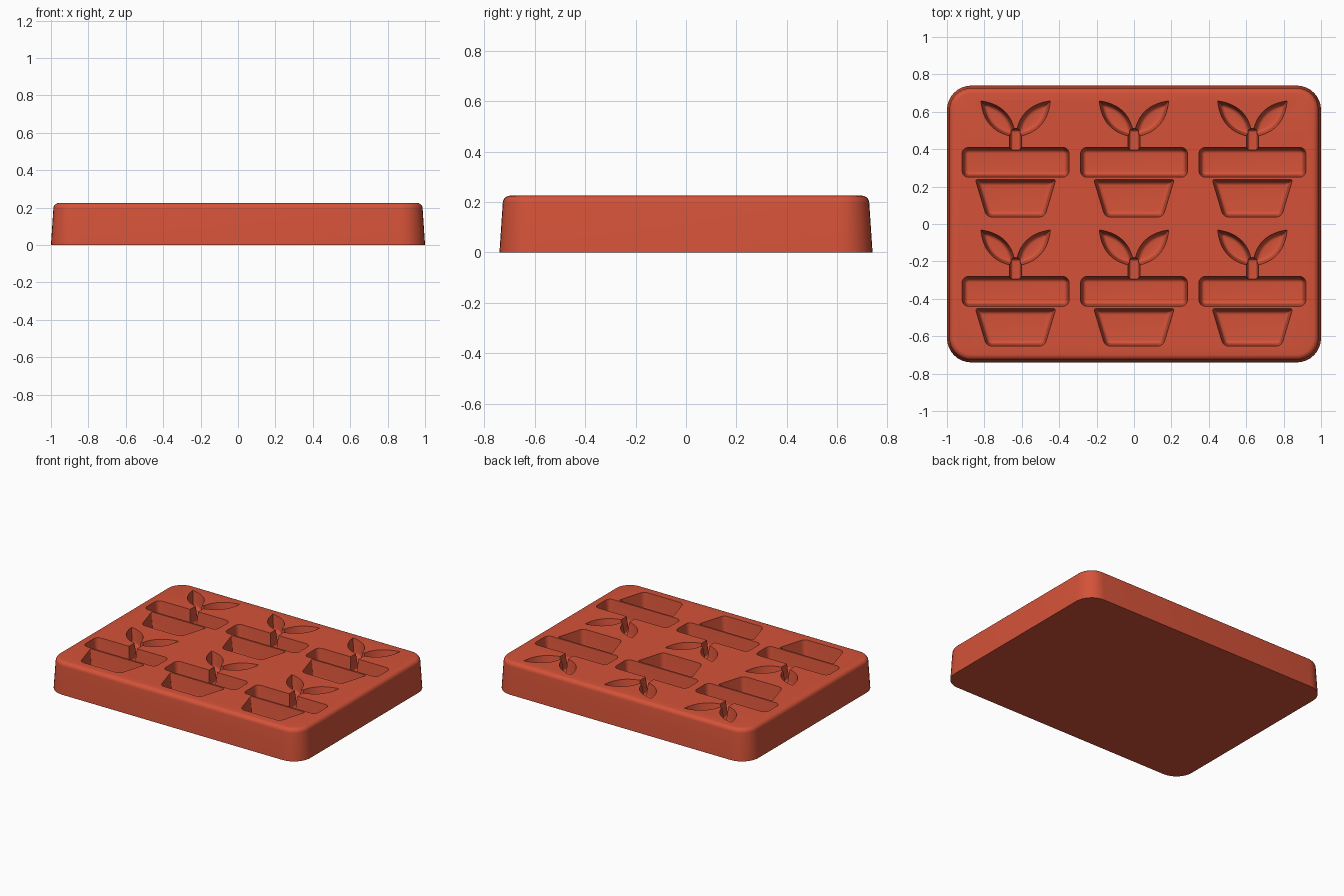
import bpy, bmesh, math
from mathutils import Vector

if "Cube" in bpy.data.objects:
    bpy.data.objects.remove(bpy.data.objects["Cube"])

HEIGHT = 0.225
COLUMNS = (-0.633, 0, 0.633)
ROWS = (0, -0.69)

clay = bpy.data.materials.new("terracotta")
clay.use_nodes = True
clay.diffuse_color = (0.66, 0.085, 0.04, 1)
clay.node_tree.nodes["Principled BSDF"].inputs["Base Color"].default_value = clay.diffuse_color


def rounded(corners, radii, steps=8):
    """Outline function of a convex counter-clockwise polygon with round corners."""
    pts = [Vector(c) for c in corners]

    def outline(inset):
        ring = []
        for i, p in enumerate(pts):
            a = (p - pts[i - 1]).normalized()
            b = (pts[(i + 1) % len(pts)] - p).normalized()
            na, nb = Vector((-a.y, a.x)), Vector((-b.y, b.x))
            r = max(radii[i] - inset, 0.006)
            centre = p + (na + nb) * (inset + r) / (1 + na.dot(nb))
            turn = a.angle_signed(b)
            start = math.atan2(-na.y, -na.x)
            for k in range(steps + 1):
                t = start + abs(turn) * k / steps
                ring.append(centre + Vector((math.cos(t), math.sin(t))) * r)
        return ring
    return outline


def box(x, y0, y1, radius):
    return rounded([(-x, y0), (x, y0), (x, y1), (-x, y1)], [radius] * 4)


def leaf(side, steps=14):
    """Pointed lens outline leaning 45 degrees to one side."""
    base, along = Vector((0, 0.465)), Vector((side, 1.04)).normalized()
    across = Vector((-along.y, along.x))
    middle = base + along * 0.134

    def outline(inset):
        length, width = 0.134 - inset * 1.7, 0.053 - inset
        ring = []
        for s in (-1, 1):
            for k in range(steps):
                t = -1 + 2 * k / steps
                ring.append(middle + along * (-s * t * length)
                            + across * (s * width * (1 - t * t)))
        return ring[::-1] if ring_area(ring) < 0 else ring
    return outline


def ring_area(ring):
    return sum(ring[i - 1].cross(ring[i]) for i in range(len(ring)))


def loft(name, outline, profile, spots=((0, 0),)):
    """Closed solid through insets of an outline, repeated at each spot."""
    bm = bmesh.new()
    for x, y in spots:
        rings = [[bm.verts.new((p.x + x, p.y + y, z)) for p in outline(inset)]
                 for inset, z in profile]
        for low, high in zip(rings, rings[1:]):
            for i in range(len(low)):
                bm.faces.new((low[i - 1], low[i], high[i], high[i - 1]))
        bm.faces.new(rings[0][::-1])
        bm.faces.new(rings[-1])
    bmesh.ops.recalc_face_normals(bm, faces=bm.faces)
    mesh = bpy.data.meshes.new(name)
    bm.to_mesh(mesh)
    bm.free()
    mesh.materials.append(clay)
    obj = bpy.data.objects.new(name, mesh)
    bpy.context.collection.objects.link(obj)
    return obj


def fillet(inset, z, radius, up, steps=5):
    """Quarter-round turning from a wall into a flat cap."""
    return [(inset + radius * (1 - math.cos(t)), z + up * radius * math.sin(t))
            for t in (math.pi / 2 * k / steps for k in range(steps + 1))]


def cavity_profile(depth, draft, radius):
    floor = HEIGHT - depth
    return [(0, HEIGHT + 0.03), (0, HEIGHT)] + fillet(draft, floor + radius, radius, -1)


# Tray block with drafted sides and a rounded top edge
tray = loft("mold_tray", box(1, -0.74, 0.74, 0.13),
            [(0, 0)] + fillet(0.013, HEIGHT - 0.03, 0.03, 1))

# Cavity shapes: pot body, pot rim, stem and a pair of leaves
pot = rounded([(-0.155, 0.037), (0.155, 0.037), (0.215, 0.237), (-0.215, 0.237)],
              [0.04, 0.04, 0.008, 0.008])
cavities = {
    "pot_cutter": (pot, cavity_profile(0.12, 0.012, 0.02)),
    "rim_cutter": (box(0.286, 0.25, 0.41, 0.035), cavity_profile(0.12, 0.012, 0.02)),
    "stem_cutter": (box(0.032, 0.33, 0.51, 0.008), cavity_profile(0.11, 0.008, 0.012)),
    "left_leaf_cutter": (leaf(1), cavity_profile(0.1, 0.012, 0.02)),
    "right_leaf_cutter": (leaf(-1), cavity_profile(0.1, 0.012, 0.02)),
}
spots = [(x, y) for x in COLUMNS for y in ROWS]
cutters = []
for name, (outline, profile) in cavities.items():
    cutter = loft(name, outline, profile, spots)
    cutter.hide_render = True
    cutters.append(cutter)
    cut = tray.modifiers.new(name, 'BOOLEAN')
    cut.operation = 'DIFFERENCE'
    cut.solver = 'EXACT'
    cut.object = cutter

# Apply the cuts, drop the cutters and smooth the rounded surfaces
bpy.ops.object.select_all(action='DESELECT')
tray.select_set(True)
bpy.context.view_layer.objects.active = tray
for name in cavities:
    bpy.ops.object.modifier_apply(modifier=name)
for cutter in cutters:
    bpy.data.objects.remove(cutter)
bpy.ops.object.shade_smooth_by_angle(angle=math.radians(35))
